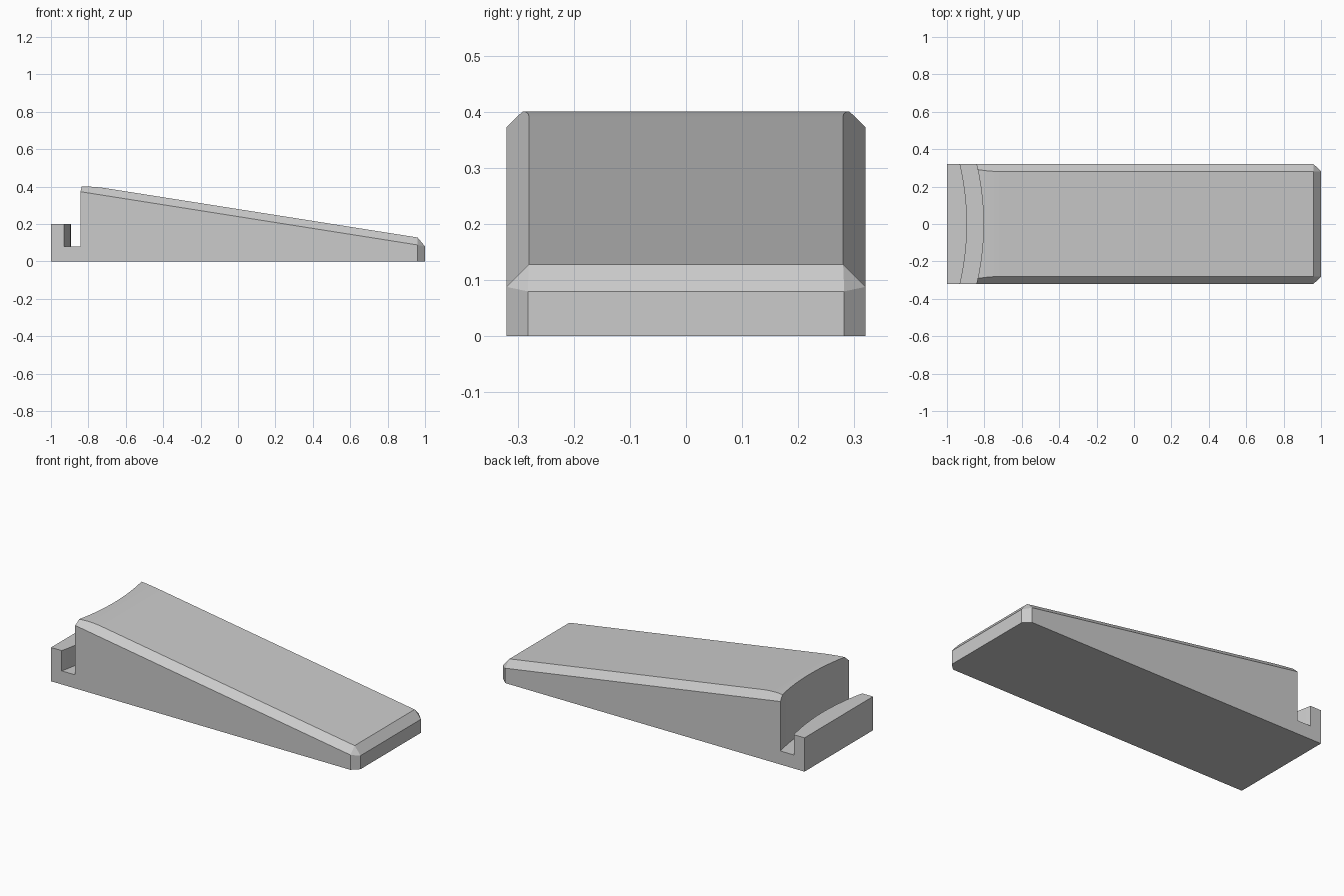
import bpy, bmesh, math

if "Cube" in bpy.data.objects:
    bpy.data.objects.remove(bpy.data.objects["Cube"], do_unlink=True)

HALF = 0.32        # half width
BEVEL = 0.04       # chamfer along the edges
SLOPE = 0.158      # fall of the ramp
NOSE = 0.96        # where the nose chamfer begins
RADIUS = 1.4       # curve of the groove in plan

grey = bpy.data.materials.new("plain_grey")
grey.use_nodes = True
colour = (0.6, 0.6, 0.6, 1)
grey.diffuse_color = colour
grey.node_tree.nodes["Principled BSDF"].inputs["Base Color"].default_value = colour


def make_object(name, bm):
    bmesh.ops.recalc_face_normals(bm, faces=bm.faces)
    mesh = bpy.data.meshes.new(name)
    bm.to_mesh(mesh)
    bm.free()
    mesh.materials.append(grey)
    obj = bpy.data.objects.new(name, mesh)
    bpy.context.collection.objects.link(obj)
    return obj


def side_height(x):
    return 0.088 + (NOSE - x) * SLOPE


def top_height(x):
    # straight ramp that levels off towards the thick end
    if x < -0.83:
        x = -0.83
    ease = max(0, -0.7 - x)
    return side_height(x) + BEVEL - 0.608 * ease ** 2


# Wedge body: convex solid through cross-sections along the ramp
bm = bmesh.new()
stations = [-1] + [-0.83 + 0.13 * i / 8 for i in range(9)] + [NOSE]
for x in stations:
    zs, zt = side_height(x), top_height(x)
    for s in (-1, 1):
        bm.verts.new((x, s * HALF, zs))
        bm.verts.new((x, s * (HALF - zt + zs), zt))
for s in (-1, 1):
    for x, y in ((-1, HALF), (NOSE, HALF), (1, HALF - 0.038)):
        bm.verts.new((x, s * y, 0))
    bm.verts.new((1, s * (HALF - 0.038), 0.08))
hull = bmesh.ops.convex_hull(bm, input=bm.verts)
bmesh.ops.delete(bm, geom=[v for v in bm.verts if not v.link_faces], context='VERTS')
bmesh.ops.dissolve_limit(bm, angle_limit=math.radians(0.3), verts=bm.verts, edges=bm.edges)
wedge = make_object("wedge_doorstop", bm)


def arc(x_mid, steps=32, reach=0.4):
    ys = [reach * (2 * i / steps - 1) for i in range(steps + 1)]
    return [(x_mid - RADIUS + math.sqrt(RADIUS ** 2 - y * y), y) for y in ys]


def cut(name, outline, floor):
    bm = bmesh.new()
    face = bm.faces.new([bm.verts.new((x, y, floor)) for x, y in outline])
    out = bmesh.ops.extrude_face_region(bm, geom=[face])
    tops = [g for g in out["geom"] if isinstance(g, bmesh.types.BMVert)]
    bmesh.ops.translate(bm, verts=tops, vec=(0, 0, 1))
    cutter = make_object(name, bm)
    cutter.hide_render = True
    mod = wedge.modifiers.new(name, 'BOOLEAN')
    mod.operation = 'DIFFERENCE'
    mod.solver = 'EXACT'
    mod.object = cutter
    bpy.ops.object.select_all(action='DESELECT')
    wedge.select_set(True)
    bpy.context.view_layer.objects.active = wedge
    bpy.ops.object.modifier_apply(modifier=name)
    bpy.data.objects.remove(cutter, do_unlink=True)


# Curved groove, then the low lip behind it
cut("groove_cutter", arc(-0.893) + arc(-0.805)[::-1], 0.08)
cut("lip_cutter", [(-1.2, -0.4)] + arc(-0.85) + [(-1.2, 0.4)], 0.2)

bpy.ops.object.shade_smooth_by_angle(angle=math.radians(15))
